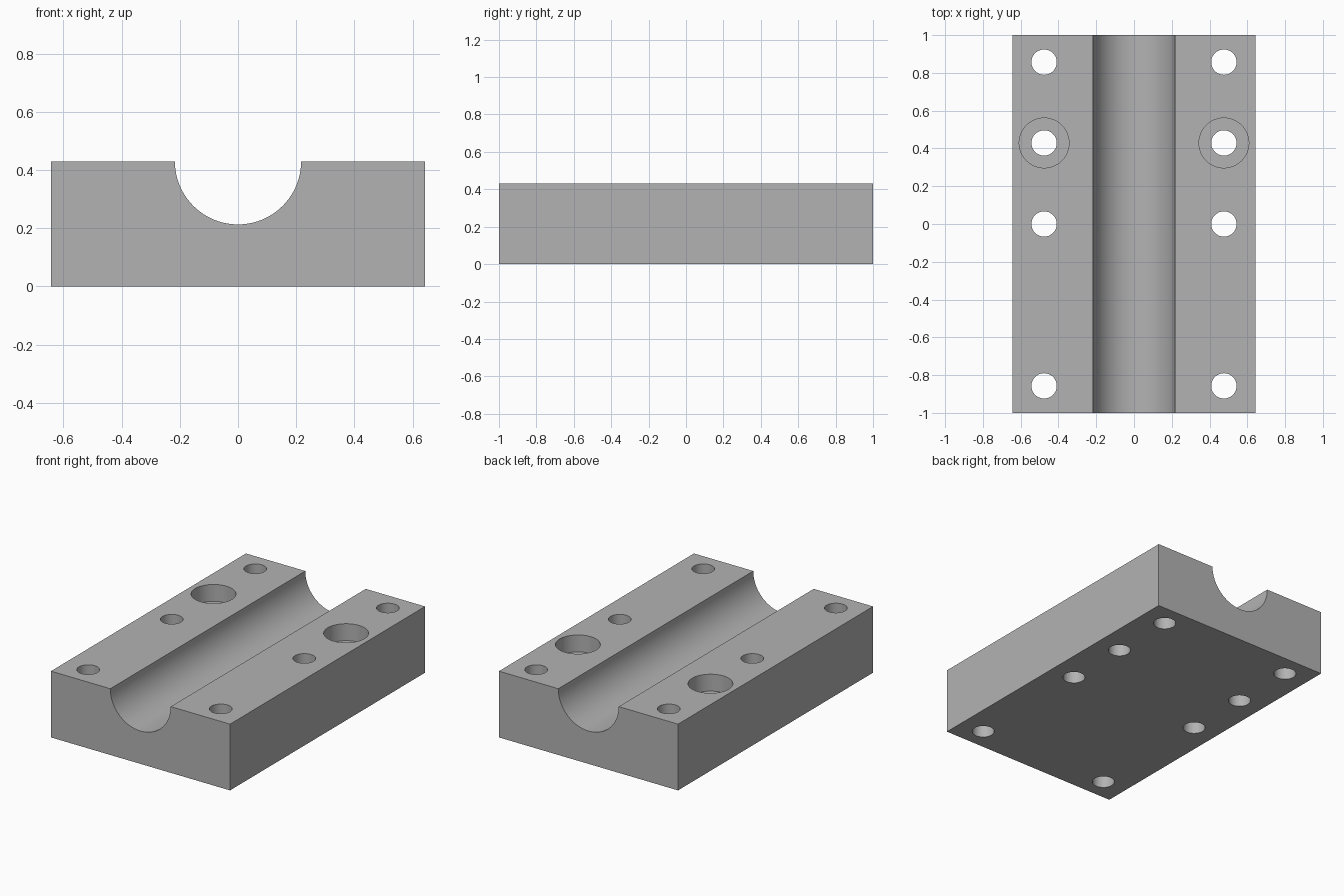
import bpy, bmesh, math

if "Cube" in bpy.data.objects:
    bpy.data.objects.remove(bpy.data.objects["Cube"], do_unlink=True)

HALF_W, HALF_L, H = 0.643, 1.0, 0.43
GROOVE_R = 0.217
HOLE_X, HOLE_R = 0.476, 0.067
BORE_R, BORE_DEPTH = 0.132, 0.11

steel = bpy.data.materials.new("plain_grey")
steel.use_nodes = True
grey = (0.45, 0.45, 0.45, 1)
steel.diffuse_color = grey
steel.node_tree.nodes["Principled BSDF"].inputs["Base Color"].default_value = grey


def add_object(name, bm):
    bmesh.ops.recalc_face_normals(bm, faces=bm.faces)
    mesh = bpy.data.meshes.new(name)
    bm.to_mesh(mesh)
    bm.free()
    obj = bpy.data.objects.new(name, mesh)
    bpy.context.collection.objects.link(obj)
    return obj


def extrude(bm, points, offset):
    face = bm.faces.new([bm.verts.new(p) for p in points])
    new = bmesh.ops.extrude_face_region(bm, geom=[face])["geom"]
    moved = [v for v in new if isinstance(v, bmesh.types.BMVert)]
    bmesh.ops.translate(bm, verts=moved, vec=offset)


# Block with a half-round groove along its length
steps = 48
outline = [(-HALF_W, H), (-HALF_W, 0), (HALF_W, 0), (HALF_W, H)]
for i in range(steps + 1):
    a = math.pi * i / steps
    outline.append((GROOVE_R * math.cos(a), H - GROOVE_R * math.sin(a)))
bm = bmesh.new()
extrude(bm, [(x, -HALF_L, z) for x, z in outline], (0, 2 * HALF_L, 0))
block = add_object("grooved_block", bm)
block.data.materials.append(steel)


# Cutter for a round hole from the given height up or down
def cut_round(x, y, radius, bottom, top):
    n = 48
    ring = [(x + radius * math.cos(math.tau * i / n),
             y + radius * math.sin(math.tau * i / n), bottom) for i in range(n)]
    bm = bmesh.new()
    extrude(bm, ring, (0, 0, top - bottom))
    cutter = add_object("hole_cutter", bm)
    cutter.hide_render = True
    mod = block.modifiers.new("hole", "BOOLEAN")
    mod.operation = "DIFFERENCE"
    mod.solver = "EXACT"
    mod.object = cutter
    bpy.context.view_layer.objects.active = block
    bpy.ops.object.modifier_apply(modifier=mod.name)
    bpy.data.objects.remove(cutter, do_unlink=True)


# Through holes on both sides, one counterbored pair
for side in (-1, 1):
    for y in (-0.857, 0, 0.429, 0.857):
        cut_round(side * HOLE_X, y, HOLE_R, -0.1, H + 0.1)
    cut_round(side * HOLE_X, 0.429, BORE_R, H - BORE_DEPTH, H + 0.1)

# Smooth round walls, sharp rims
bpy.ops.object.select_all(action="DESELECT")
block.select_set(True)
bpy.context.view_layer.objects.active = block
bpy.ops.object.shade_smooth_by_angle(angle=math.radians(30))
